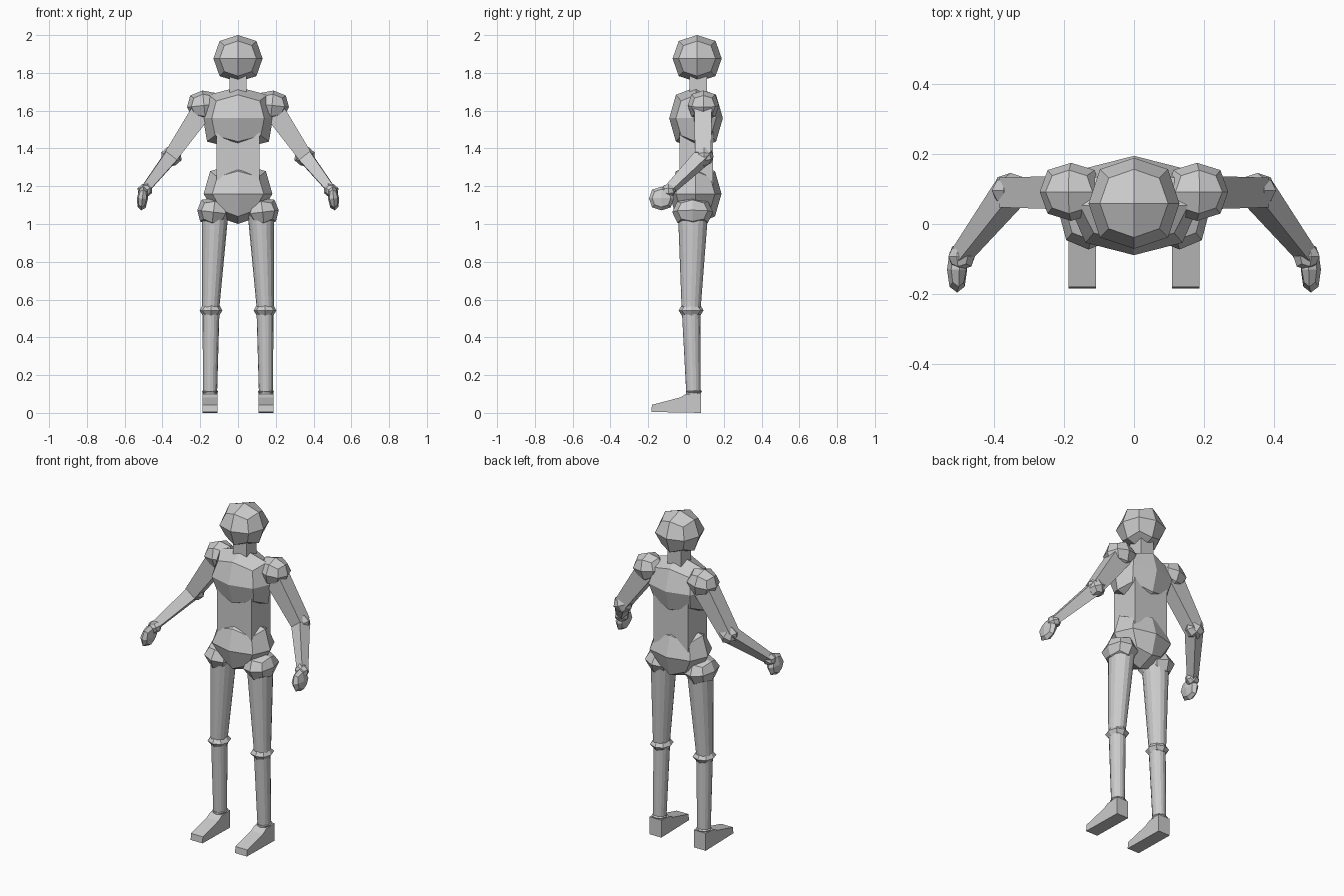
import bpy
import bmesh
from mathutils import Matrix, Vector

cube = bpy.data.objects.get("Cube")
if cube:
    bpy.data.objects.remove(cube, do_unlink=True)

grey = bpy.data.materials.new("plain grey")
grey.use_nodes = True
grey.diffuse_color = (0.6, 0.6, 0.6, 1)
grey.node_tree.nodes["Principled BSDF"].inputs["Base Color"].default_value = (0.6, 0.6, 0.6, 1)


def finish(name, bm):
    bmesh.ops.recalc_face_normals(bm, faces=bm.faces[:])
    mesh = bpy.data.meshes.new(name)
    bm.to_mesh(mesh)
    bm.free()
    mesh.materials.append(grey)
    obj = bpy.data.objects.new(name, mesh)
    bpy.context.collection.objects.link(obj)
    return obj


def ball(name, center, radii, top=1.0, bottom=1.0, turn=0.0):
    """Cube rounded once into 24 flat quads, optionally tapered and tilted about y."""
    bm = bmesh.new()
    bmesh.ops.create_cube(bm, size=2)
    bmesh.ops.subdivide_edges(bm, edges=bm.edges[:], cuts=1, use_grid_fill=True)
    rounding = {1: 1.0, 2: 0.75, 3: 0.556}
    for v in bm.verts:
        v.co *= rounding[sum(abs(c) > 0.5 for c in v.co)]
        if abs(v.co.z) > 0.1:
            v.co.x *= top if v.co.z > 0 else bottom
        v.co = Vector(c * r for c, r in zip(v.co, radii))
    bmesh.ops.transform(bm, matrix=Matrix.Translation(center) @ Matrix.Rotation(turn, 4, 'Y'),
                        verts=bm.verts[:])
    return finish(name, bm)


def limb(name, start, end, size_start, size_end, sides):
    """Tapered prism between two points; sizes are full widths across and deep."""
    start, end = Vector(start), Vector(end)
    axis = (end - start).normalized()
    deep = Vector((0, 1, 0))
    deep = (deep - axis * deep.dot(axis)).normalized()
    across = deep.cross(axis)
    bm = bmesh.new()
    bmesh.ops.create_cone(bm, cap_ends=True, segments=sides, radius1=1, radius2=1, depth=2)
    if sides == 4:
        # Square section aligned with the widths
        bmesh.ops.rotate(bm, verts=bm.verts[:], matrix=Matrix.Rotation(0.7854, 3, 'Z'))
        bmesh.ops.scale(bm, verts=bm.verts[:], vec=(1.4142, 1.4142, 1))
    for v in bm.verts:
        point, size = (start, size_start) if v.co.z < 0 else (end, size_end)
        v.co = point + across * v.co.x * size[0] / 2 + deep * v.co.y * size[1] / 2
    return finish(name, bm)


def foot(name, side):
    """Wedge profile swept across the foot width."""
    profile = [(0.08, 0), (0.08, 0.105), (0, 0.1), (-0.03, 0.082), (-0.18, 0.043), (-0.184, 0.005)]
    bm = bmesh.new()
    face = bm.faces.new([bm.verts.new((side * 0.109, y, z)) for y, z in profile])
    swept = bmesh.ops.extrude_face_region(bm, geom=[face])["geom"]
    bmesh.ops.translate(bm, vec=(side * 0.079, 0, 0),
                        verts=[g for g in swept if isinstance(g, bmesh.types.BMVert)])
    return finish(name, bm)


# Head and trunk
ball("head", (0, 0.059, 1.876), (0.13, 0.13, 0.124))
limb("neck", (0, 0.065, 1.62), (0, 0.065, 1.8), (0.09, 0.095), (0.09, 0.095), 4)
ball("chest", (0, 0.053, 1.56), (0.185, 0.142, 0.165), top=1.12, bottom=1.18)
limb("waist", (0, 0.055, 1.15), (0, 0.055, 1.55), (0.23, 0.178), (0.23, 0.178), 4)
ball("pelvis", (0, 0.05, 1.16), (0.182, 0.138, 0.16), top=1.08, bottom=0.85)

# Arms and legs on both sides
for label, s in (("left", 1), ("right", -1)):
    ball(label + "_shoulder", (s * 0.18, 0.092, 1.628), (0.09, 0.083, 0.079), turn=s * 0.1)
    limb(label + "_upper_arm", (s * 0.17, 0.09, 1.63), (s * 0.355, 0.09, 1.36),
         (0.115, 0.095), (0.075, 0.085), 4)
    ball(label + "_elbow", (s * 0.353, 0.096, 1.358), (0.055, 0.05, 0.053), turn=s * 0.4)
    limb(label + "_forearm", (s * 0.353, 0.092, 1.36), (s * 0.495, -0.09, 1.18),
         (0.075, 0.075), (0.045, 0.045), 4)
    ball(label + "_wrist", (s * 0.493, -0.093, 1.177), (0.04, 0.038, 0.036), turn=s * 0.4)
    ball(label + "_hand", (s * 0.506, -0.13, 1.135), (0.029, 0.066, 0.063), turn=-s * 0.1)
    ball(label + "_hip", (s * 0.13, 0.035, 1.063), (0.086, 0.108, 0.076), top=1.1, turn=-s * 0.12)
    limb(label + "_thigh", (s * 0.122, 0.037, 1.05), (s * 0.145, 0.027, 0.545),
         (0.14, 0.158), (0.09, 0.1), 16)
    ball(label + "_knee", (s * 0.143, 0.027, 0.543), (0.06, 0.066, 0.036))
    limb(label + "_shin", (s * 0.143, 0.027, 0.545), (s * 0.148, 0.04, 0.09),
         (0.09, 0.098), (0.074, 0.076), 16)
    ball(label + "_ankle", (s * 0.148, 0.042, 0.112), (0.043, 0.043, 0.018))
    foot(label + "_foot", s)
